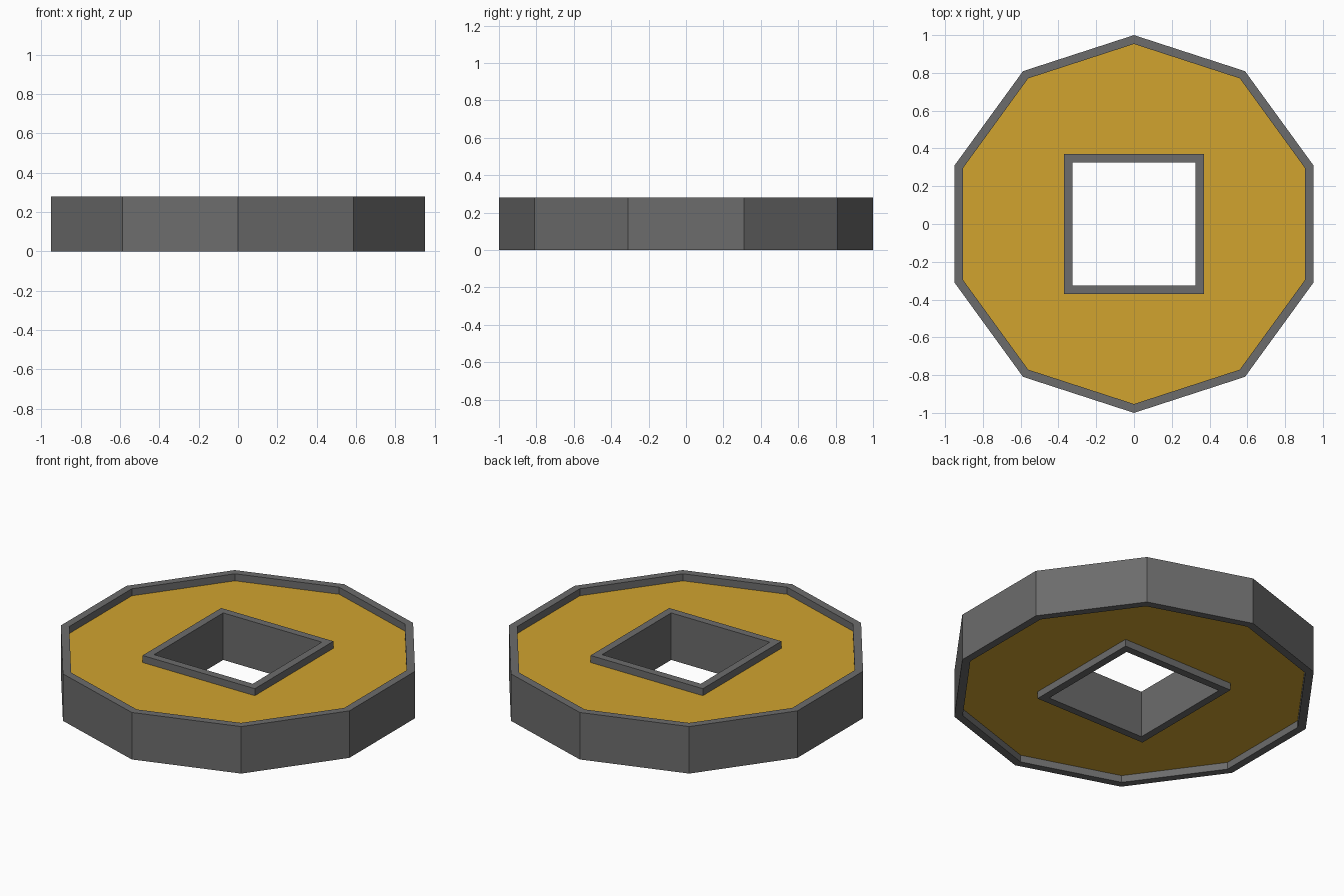
import bpy, bmesh, math

if "Cube" in bpy.data.objects:
    bpy.data.objects.remove(bpy.data.objects["Cube"])

H = 0.28        # rim height
RECESS = 0.042  # depth of the face below the rims


def material(name, rgb):
    m = bpy.data.materials.new(name)
    m.diffuse_color = (*rgb, 1)
    m.use_nodes = True
    m.node_tree.nodes["Principled BSDF"].inputs["Base Color"].default_value = m.diffuse_color
    return m


def polygon(n, r, start):
    return [(r * math.cos(start + 2 * math.pi * i / n),
             r * math.sin(start + 2 * math.pi * i / n)) for i in range(n)]


def add_object(name, bm, mat):
    bmesh.ops.recalc_face_normals(bm, faces=bm.faces)
    me = bpy.data.meshes.new(name)
    bm.to_mesh(me)
    bm.free()
    me.materials.append(mat)
    ob = bpy.data.objects.new(name, me)
    bpy.context.collection.objects.link(ob)


def ring(name, outer, inner, z0, z1, mat):
    """Closed frame between two matching polygons."""
    bm = bmesh.new()
    loops = [[bm.verts.new((x, y, z)) for x, y in pts]
             for pts, z in ((outer, z0), (outer, z1), (inner, z1), (inner, z0))]
    n = len(outer)
    for k in range(4):
        a, b = loops[k], loops[(k + 1) % 4]
        for i in range(n):
            j = (i + 1) % n
            bm.faces.new((a[i], a[j], b[j], b[i]))
    add_object(name, bm, mat)


def plate(name, outer, hole, z0, z1, mat):
    """Two flat faces with a hole; the edges are covered by the rims."""
    bm = bmesh.new()
    for z in (z0, z1):
        edges = []
        for pts in (outer, hole):
            vs = [bm.verts.new((x, y, z)) for x, y in pts]
            edges += [bm.edges.new((vs[i - 1], vs[i])) for i in range(len(vs))]
        faces = bmesh.ops.triangle_fill(bm, edges=edges, use_beauty=True,
                                        normal=(0, 0, 1))["geom"]
        for f in faces:
            if isinstance(f, bmesh.types.BMFace):
                f.normal_update()
                if (f.normal.z > 0) != (z == z1):
                    f.normal_flip()
    me = bpy.data.meshes.new(name)
    bm.to_mesh(me)
    bm.free()
    me.materials.append(mat)
    bpy.context.collection.objects.link(bpy.data.objects.new(name, me))


grey = material("dark grey", (0.15, 0.15, 0.15))
gold = material("gold", (0.64, 0.37, 0.028))

up = math.pi / 2
dec_out, dec_in = polygon(10, 1.0, up), polygon(10, 0.953, up)
sq_out = polygon(4, 0.37 * math.sqrt(2), math.pi / 4)
sq_in = polygon(4, 0.325 * math.sqrt(2), math.pi / 4)

# Ten-sided outer rim, square rim round the hole, recessed gold face
ring("outer_rim", dec_out, dec_in, 0, H, grey)
ring("square_hole_rim", sq_out, sq_in, 0, H, grey)
plate("gold_face", dec_in, sq_out, RECESS, H - RECESS, gold)
